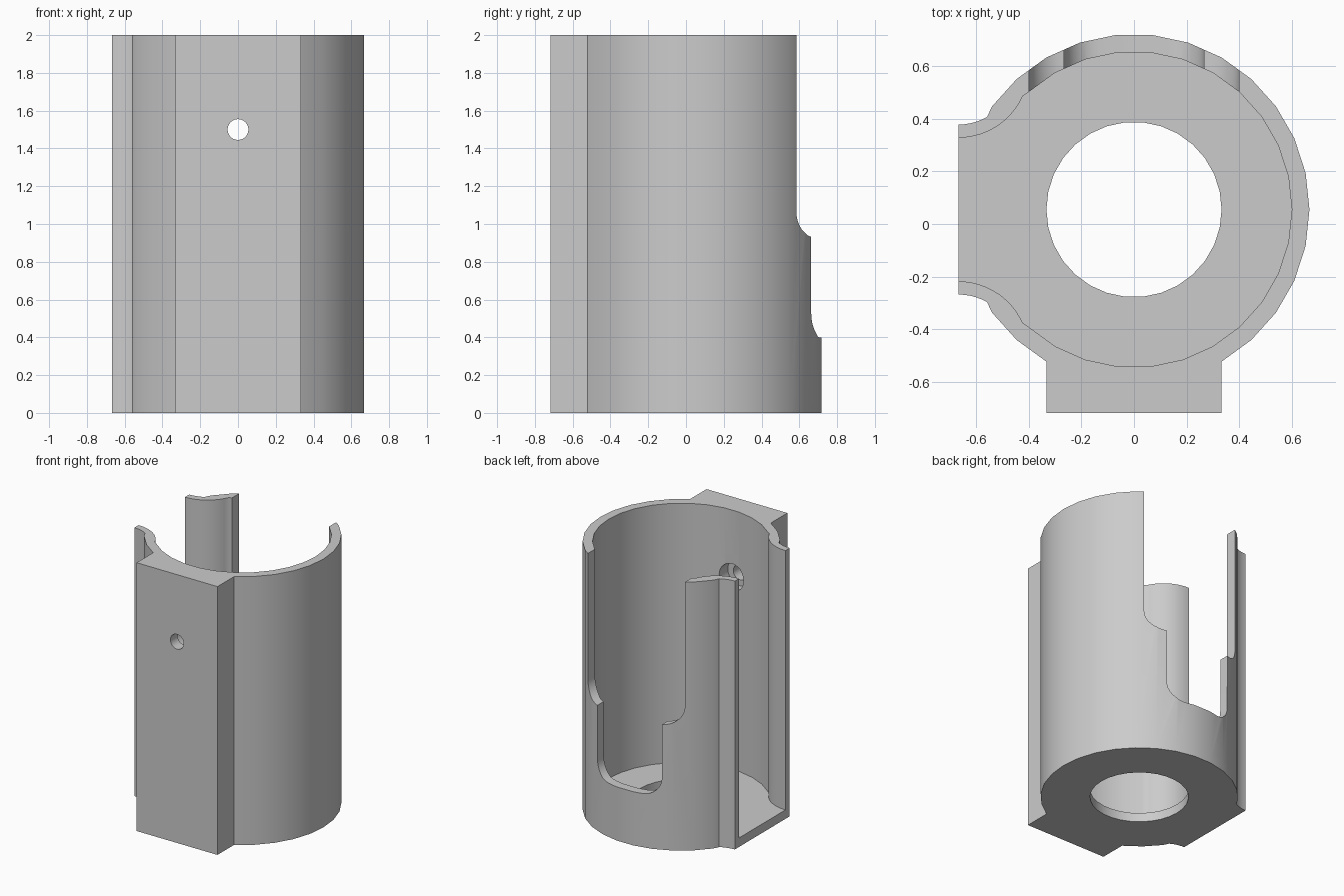
import bpy
import bmesh
from math import cos, sin, radians
from mathutils import Matrix, Vector

if "Cube" in bpy.data.objects:
    bpy.data.objects.remove(bpy.data.objects["Cube"])

HEIGHT, FLOOR = 2.0, 0.067
R_OUT, R_IN, R_HOLE = 0.667, 0.6, 0.333
CENTRE_Y = 0.055          # tube axis, offset by the front pad
PAD_Y = -0.773            # front pad face, from the tube axis
FILLET = (-R_OUT, 0.54)   # centre of the flared lips of the side channel


def arc(cx, cy, r, start, end, step):
    """Points on an arc, angles in degrees."""
    count = round(abs(end - start) / step)
    angles = [radians(start + (end - start) * i / count) for i in range(count + 1)]
    return [(cx + r * cos(a), cy + r * sin(a)) for a in angles]


def mirrored(points):
    return [(x, -y) for x, y in reversed(points)]


def prism(name, points, low, high, upright=False):
    """Extrude a profile along z, or along y when upright."""
    bm = bmesh.new()
    face = bm.faces.new([bm.verts.new((x, y, low)) for x, y in points])
    out = bmesh.ops.extrude_face_region(bm, geom=[face])
    moved = [v for v in out["geom"] if isinstance(v, bmesh.types.BMVert)]
    bmesh.ops.translate(bm, verts=moved, vec=Vector((0, 0, high - low)))
    if upright:
        # Profile y becomes z, and depth runs along -y
        bmesh.ops.transform(bm, matrix=Matrix.Rotation(radians(90), 4, "X"), verts=bm.verts)
    bmesh.ops.translate(bm, verts=bm.verts, vec=Vector((0, CENTRE_Y, 0)))
    bmesh.ops.recalc_face_normals(bm, faces=bm.faces)
    mesh = bpy.data.meshes.new(name)
    bm.to_mesh(mesh)
    bm.free()
    obj = bpy.data.objects.new(name, mesh)
    bpy.context.collection.objects.link(obj)
    return obj


# Outer body: tube, flat front pad and flared lips on the side
w = R_HOLE
lip = arc(*FILLET, 0.217, -60, -90, 6)
outline = (arc(0, 0, R_OUT, -144, -120, 12) + [(-w, PAD_Y), (w, PAD_Y)]
           + arc(0, 0, R_OUT, -60, 144, 12) + lip + mirrored(lip))
body = prism("slotted_housing", outline, 0, HEIGHT)

# Inner cavity, open through the side channel
inner_lip = arc(*FILLET, 0.267, -24, -90, 6) + [(-1, FILLET[1] - 0.267)]
cavity = arc(0, 0, R_IN, -132, 132, 12) + inner_lip + mirrored(inner_lip)

# Stepped back window with rounded corners
f = 0.133
half = (arc(f, 0.4 + f, f, -90, 0, 12)
        + arc(0.4 - f, 0.933 + f, f, -90, 0, 12) + [(0.4, HEIGHT + 0.2)])
window = half + [(-x, z) for x, z in reversed(half)]

cutters = [
    prism("cavity_cutter", cavity, FLOOR, HEIGHT + 0.2),
    prism("floor_hole_cutter", arc(0, 0, R_HOLE, 0, 348, 12), -0.2, 0.2),
    prism("window_cutter", window, -1, -0.3, True),
    prism("screw_hole_cutter", arc(0, 1.5, 0.055, 0, 348, 12), 0.4, 1, True),
    prism("screw_recess_cutter", arc(0, 1.5, 0.1, 0, 348, 12), 0.4, 0.69, True),
]

bpy.ops.object.select_all(action="DESELECT")
bpy.context.view_layer.objects.active = body
body.select_set(True)
for cutter in cutters:
    cutter.hide_render = True
    mod = body.modifiers.new(cutter.name, "BOOLEAN")
    mod.operation, mod.solver, mod.object = "DIFFERENCE", "EXACT", cutter
    bpy.ops.object.modifier_apply(modifier=mod.name)
    bpy.data.objects.remove(cutter)

# Plain grey finish
grey = bpy.data.materials.new("light_grey")
grey.use_nodes = True
colour = (0.6, 0.6, 0.6, 1)
grey.diffuse_color = colour
grey.node_tree.nodes["Principled BSDF"].inputs["Base Color"].default_value = colour
body.data.materials.clear()
body.data.materials.append(grey)
bpy.ops.object.shade_smooth_by_angle(angle=radians(30))
